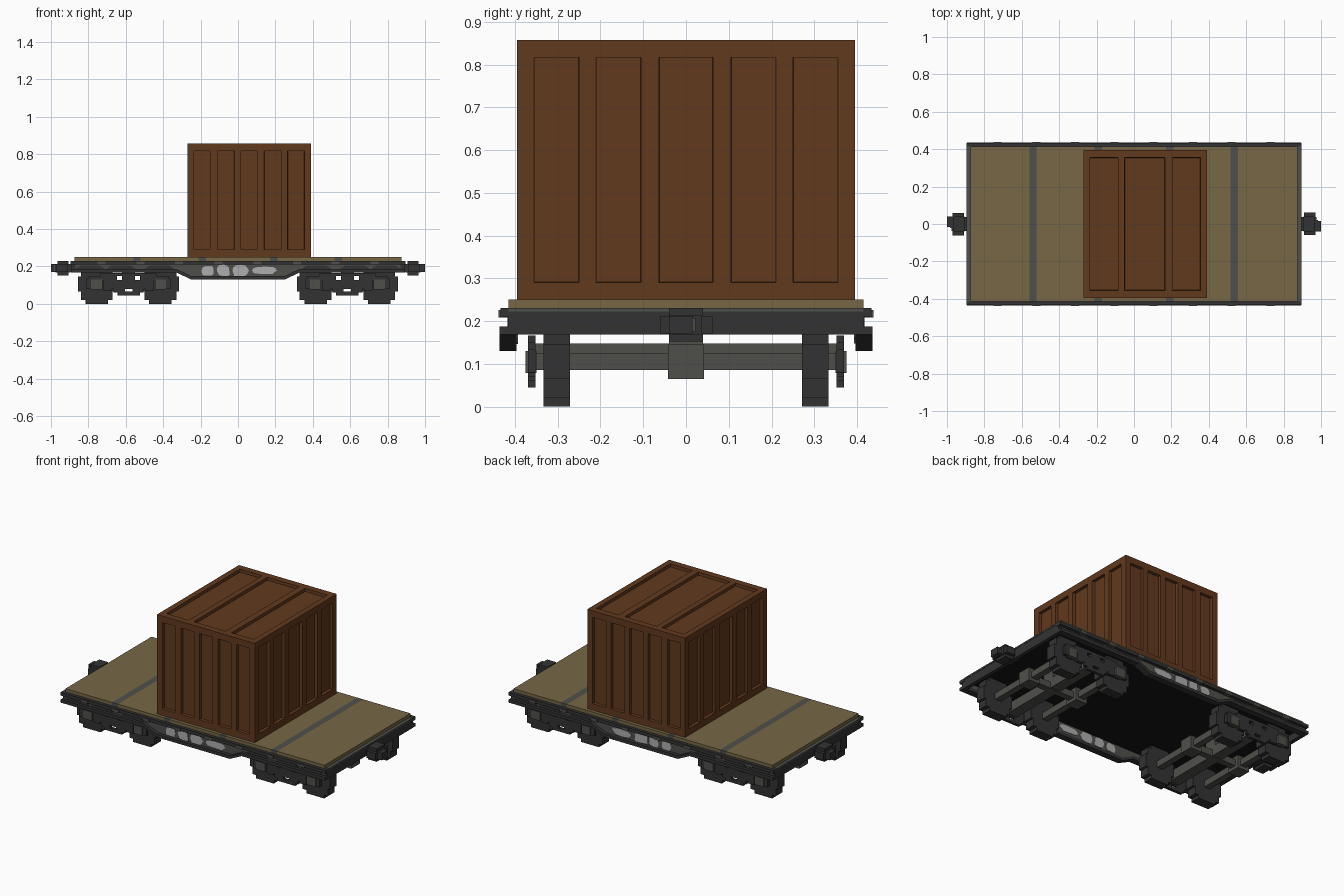
import bpy, bmesh, math, random
from mathutils import Vector

random.seed(4)
old = bpy.data.objects.get("Cube")
if old:
    bpy.data.objects.remove(old, do_unlink=True)


def material(name, rgb):
    m = bpy.data.materials.new(name)
    m.use_nodes = True
    col = [(c / 255) ** 2.2 for c in rgb] + [1]
    m.diffuse_color = col
    m.node_tree.nodes["Principled BSDF"].inputs["Base Color"].default_value = col
    return m


BROWN = material("crate brown", (98, 60, 35))
WOOD = material("deck wood", (118, 103, 71))
DARK = material("dark steel", (54, 54, 55))
GREY = material("worn steel", (80, 80, 76))
BLACK = material("underside black", (27, 27, 27))
PAINT = material("pale paint", (172, 172, 172))


def finish(name, bm, mat):
    bmesh.ops.recalc_face_normals(bm, faces=bm.faces)
    mesh = bpy.data.meshes.new(name)
    bm.to_mesh(mesh)
    bm.free()
    mesh.materials.append(mat)
    ob = bpy.data.objects.new(name, mesh)
    bpy.context.collection.objects.link(ob)
    return ob


def add_box(bm, x, y, z):
    """Add a box given (min, max) on each axis."""
    verts = bmesh.ops.create_cube(bm, size=1)["verts"]
    for v in verts:
        for i, (lo, hi) in enumerate((x, y, z)):
            v.co[i] = lo if v.co[i] < 0 else hi


def boxes(name, mat, *items):
    bm = bmesh.new()
    for item in items:
        add_box(bm, *item)
    return finish(name, bm, mat)


def prism(name, mat, profile, y0, y1):
    """Extrude an x-z outline from y0 to y1."""
    bm = bmesh.new()
    face = bm.faces.new([bm.verts.new((x, y0, z)) for x, z in profile])
    new = bmesh.ops.extrude_face_region(bm, geom=[face])["geom"]
    bmesh.ops.translate(bm, vec=(0, y1 - y0, 0),
                        verts=[g for g in new if isinstance(g, bmesh.types.BMVert)])
    return finish(name, bm, mat)


def around(c, r):
    return (c - r, c + r)


# Crate: a box cut along the panel edges, with the panels sunk
def build_crate():
    bm = bmesh.new()
    add_box(bm, (-0.27, 0.39), (-0.395, 0.395), (0.25, 0.857))
    front = [(-0.235, -0.15), (-0.11, -0.02), (0.015, 0.105), (0.14, 0.23), (0.265, 0.355)]
    side = [(-0.355, -0.25), (-0.21, -0.105), (-0.063, 0.063), (0.105, 0.21), (0.25, 0.355)]
    top = [(-0.235, -0.085), (-0.05, 0.165), (0.205, 0.355)]
    high, long = (0.29, 0.817), (-0.355, 0.355)
    cuts = [{v for p in front + top for v in p}, {v for p in side for v in p}, set(high)]
    for axis, values in enumerate(cuts):
        normal = Vector((0, 0, 0))
        normal[axis] = 1
        for v in values:
            bmesh.ops.bisect_plane(bm, geom=bm.verts[:] + bm.edges[:] + bm.faces[:],
                                   plane_co=normal * v, plane_no=normal)
    bm.normal_update()

    def in_panel(f):
        c, n = f.calc_center_median(), f.normal
        if abs(n.x) > 0.9:
            spans, u, w, limit = side, c.y, c.z, high
        elif abs(n.y) > 0.9:
            spans, u, w, limit = front, c.x, c.z, high
        elif n.z > 0.9:
            spans, u, w, limit = top, c.x, c.y, long
        else:
            return False
        return limit[0] < w < limit[1] and any(a < u < b for a, b in spans)

    bmesh.ops.inset_region(bm, faces=[f for f in bm.faces if in_panel(f)],
                           thickness=0.001, depth=-0.018, use_even_offset=True)
    finish("cargo_crate", bm, BROWN)


build_crate()

# Deck boards separated by steel strips
strips = [-0.54, -0.19, 0.19, 0.535]
edges = [-0.875] + [s + d for s in strips for d in (-0.02, 0.02)] + [0.875]
boxes("deck_boards", WOOD, *[((edges[i], edges[i + 1]), (-0.415, 0.415), (0.23, 0.25))
                             for i in range(0, len(edges), 2)])
boxes("deck_strips", GREY, *[(around(s, 0.02), (-0.415, 0.415), (0.23, 0.25)) for s in strips])
boxes("underside_plate", BLACK, ((-0.87, 0.87), (-0.396, 0.396), (0.212, 0.229)))

# End beams
for s, side in ((-1, "right"), (1, "left")):
    boxes(side + "_end_beam", DARK, (sorted((s * 0.87, s * 0.893)), (-0.415, 0.415), (0.168, 0.222)))
    boxes(side + "_end_cap", GREY, (sorted((s * 0.865, s * 0.895)), (-0.415, 0.415), (0.222, 0.23)))

# Side sills: web, flanges, stake pockets, worn patches and paint marks
belly = [(-0.893, 0.168), (-0.33, 0.168), (-0.25, 0.13), (0.25, 0.13), (0.33, 0.168), (0.893, 0.168)]
raised = [(x, z + 0.019) for x, z in belly]
pockets = [s * x for s in (-1, 1) for x in (0.105, 0.315, 0.522, 0.73)]
marks = [(-0.16, 0.033, 0.028), (-0.077, 0.034, 0.03), (0.012, 0.044, 0.03), (0.14, 0.065, 0.02)]
for s, side in ((-1, "front"), (1, "back")):
    prism(side + "_sill_web", GREY, raised + [(0.893, 0.215), (-0.893, 0.215)], s * 0.396, s * 0.415)
    prism(side + "_sill_lower_flange", DARK, belly + raised[::-1], s * 0.396, s * 0.436)
    boxes(side + "_sill_upper_flange", DARK,
          ((-0.895, 0.895), sorted((s * 0.396, s * 0.434)), (0.21, 0.23)))
    boxes(side + "_stake_pockets", GREY,
          *[(around(p, 0.021), sorted((s * 0.41, s * 0.438)), (0.208, 0.226)) for p in pockets])
    for p in (-0.79, -0.625, -0.42, 0.42, 0.625, 0.79):
        prism(side + "_worn_patch", DARK,
              [(p - 0.08, 0.187), (p + 0.08, 0.187), (p + 0.05, 0.206), (p - 0.05, 0.206)],
              s * 0.415, s * 0.418)
    for x, rx, rz in marks:
        ring = []
        for k in range(12):
            a, r = math.tau * k / 12, random.uniform(0.85, 1.1)
            ring.append((x + rx * r * math.copysign(abs(math.cos(a)) ** 0.6, math.cos(a)),
                         0.178 + rz * r * math.copysign(abs(math.sin(a)) ** 0.6, math.sin(a))))
        prism(side + "_paint_mark", PAINT, ring, s * 0.414, s * 0.418)
        prism(side + "_inner_paint_mark", PAINT, ring, s * 0.393, s * 0.397)

# Couplers: stepped blocks, turned half round at the other end
for s, side in ((-1, "right"), (1, "left")):
    def block(x0, x1, y0, y1, z0, z1):
        return (sorted((s * x0, s * x1)), sorted((s * y0, s * y1)), (z0, z1))
    boxes(side + "_coupler", DARK,
          block(0.86, 0.965, -0.035, 0.035, 0.17, 0.21),
          block(0.905, 0.965, -0.04, 0.04, 0.152, 0.23),
          block(0.895, 0.975, -0.038, 0.038, 0.168, 0.213),
          block(0.91, 0.97, -0.06, 0.062, 0.17, 0.212),
          block(0.96, 1.0, -0.04, 0.015, 0.17, 0.212))
    boxes(side + "_coupler_pin", GREY, block(0.96, 0.985, 0.0, 0.022, 0.175, 0.207))

# Bogies
WHEEL_STEPS = [(0.06, 0.105), (0.085, 0.085), (0.1, 0.04)]
for cx, side in ((-0.585, "right"), (0.585, "left")):
    # Axles with hubs and stepped wheels
    for o in (-0.17, 0.17):
        ax = cx + o
        boxes(side + "_axle", GREY, (around(ax, 0.02), (-0.36, 0.36), (0.085, 0.125)),
              (around(ax, 0.04), (-0.042, 0.042), (0.065, 0.145)))
        for y in (-0.302, 0.302):
            boxes(side + "_wheel", DARK, *[(around(ax, w), around(y, 0.031), around(0.105, h))
                                           for w, h in WHEEL_STEPS])
    # Cross bolster, centre beam and pivot
    boxes(side + "_bolster", GREY, (around(cx, 0.034), (-0.36, 0.36), (0.088, 0.148)),
          (around(cx, 0.17), around(0, 0.02), (0.085, 0.125)),
          (around(cx, 0.034), around(0, 0.04), (0.14, 0.215)))
    # Pierced side frames with journal boxes
    for s, face in ((-1, "front"), (1, "back")):
        y = sorted((s * 0.352, s * 0.37))
        parts = [(around(cx, 0.15), y, (0.148, 0.166)),
                 (around(cx, 0.1), y, (0.08, 0.128)),
                 (around(cx, 0.034), y, (0.12, 0.15)),
                 (around(cx, 0.06), y, (0.045, 0.065))]
        journals = []
        for m in (-1, 1):
            parts += [(sorted((cx + m * a, cx + m * b)), y, z) for a, b, z in (
                (0.02, 0.08, (0.06, 0.082)), (0.062, 0.1, (0.12, 0.15)),
                (0.09, 0.135, (0.07, 0.15)), (0.13, 0.215, (0.125, 0.15)),
                (0.2, 0.225, (0.08, 0.135)))]
            journals.append((around(cx + m * 0.17, 0.03), sorted((s * 0.35, s * 0.375)), (0.078, 0.13)))
        boxes(side + "_" + face + "_side_frame", DARK, *parts)
        boxes(side + "_" + face + "_journal_boxes", GREY, *journals)
